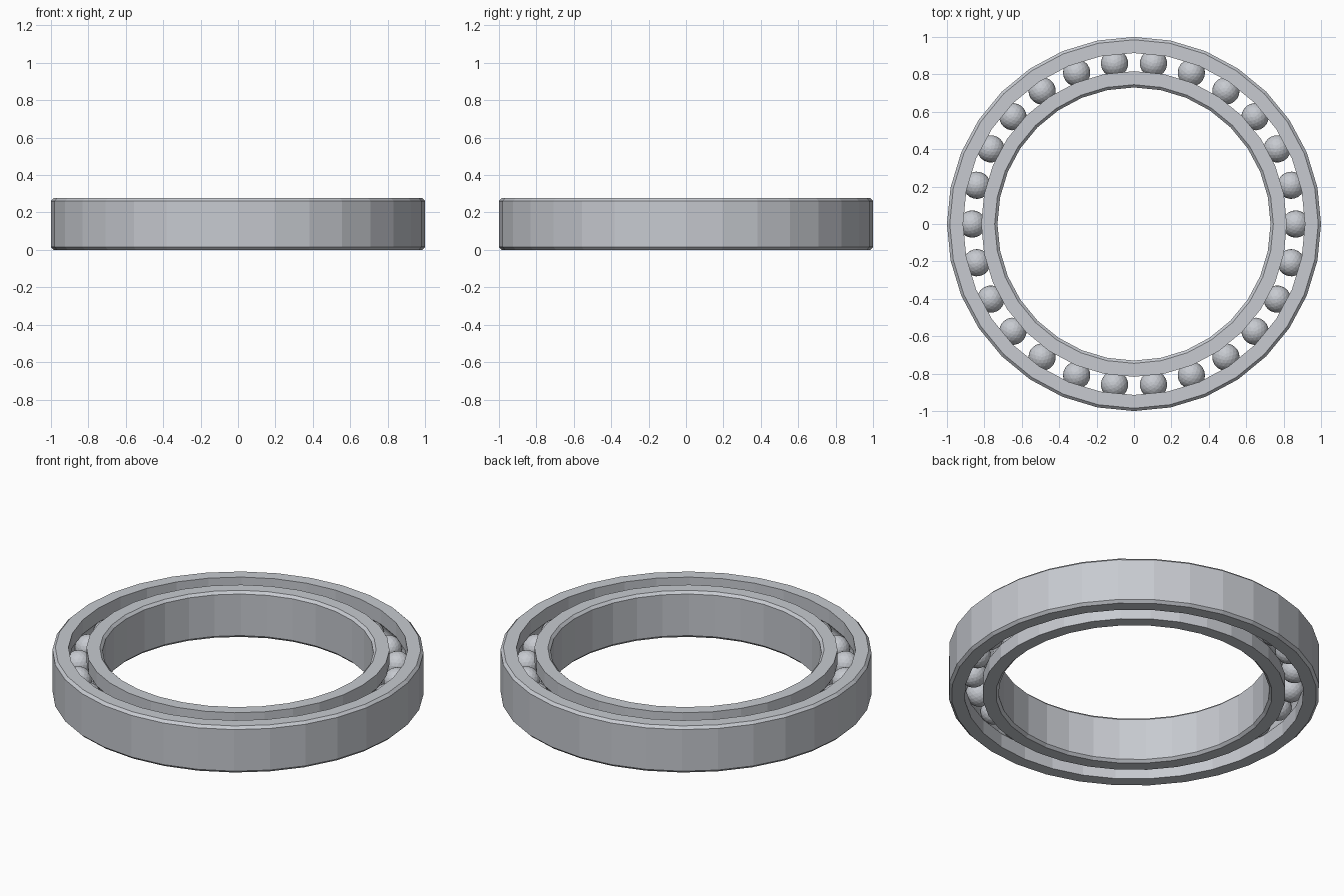
import bpy, bmesh
from math import sin, cos, pi, radians, sqrt, atan2

HEIGHT = 0.277
MID = HEIGHT / 2
SEGMENTS = 32
PITCH = 0.865        # radius of the ball circle
BALL = 0.073
BALLS = 26
CHAMFER = 0.015

cube = bpy.data.objects.get("Cube")
if cube:
    bpy.data.objects.remove(cube, do_unlink=True)

steel = bpy.data.materials.new("steel grey")
steel.use_nodes = True
colour = (0.57, 0.59, 0.63, 1)
steel.diffuse_color = colour
steel.node_tree.nodes["Principled BSDF"].inputs["Base Color"].default_value = colour


def finish(bm, name):
    bmesh.ops.recalc_face_normals(bm, faces=bm.faces)
    mesh = bpy.data.meshes.new(name)
    bm.to_mesh(mesh)
    bm.free()
    mesh.materials.append(steel)
    obj = bpy.data.objects.new(name, mesh)
    bpy.context.collection.objects.link(obj)
    return obj


def race(name, far, near):
    """Ring with chamfers on its far side and a ball groove on its near side."""
    inward = 1 if near > far else -1
    profile = [(near, 0), (far + inward * CHAMFER, 0), (far, CHAMFER),
               (far, HEIGHT - CHAMFER), (far + inward * CHAMFER, HEIGHT), (near, HEIGHT)]
    # Groove arc around the ball centre, from top to bottom
    gap = abs(near - PITCH)
    half = atan2(sqrt(BALL ** 2 - gap ** 2), gap)
    steps = 8
    for i in range(steps + 1):
        a = half * (1 - 2 * i / steps)
        profile.append((PITCH - inward * BALL * cos(a), MID + BALL * sin(a)))
    # Sweep the profile around the axis
    bm = bmesh.new()
    rings = []
    for s in range(SEGMENTS):
        t = 2 * pi * s / SEGMENTS
        rings.append([bm.verts.new((r * cos(t), r * sin(t), z)) for r, z in profile])
    n = len(profile)
    for s in range(SEGMENTS):
        a, b = rings[s], rings[(s + 1) % SEGMENTS]
        for i in range(n):
            j = (i + 1) % n
            bm.faces.new((a[i], b[i], b[j], a[j]))
    return finish(bm, name)


race("outer_race", 1.0, 0.914)
race("inner_race", 0.73, 0.817)

# Balls share one mesh
bm = bmesh.new()
bmesh.ops.create_icosphere(bm, subdivisions=3, radius=BALL)
first = finish(bm, "ball_1")
for i in range(BALLS):
    ball = first if i == 0 else bpy.data.objects.new(f"ball_{i + 1}", first.data)
    if i:
        bpy.context.collection.objects.link(ball)
    t = 2 * pi * i / BALLS
    ball.location = (PITCH * cos(t), PITCH * sin(t), MID)
    ball.rotation_euler.z = t
